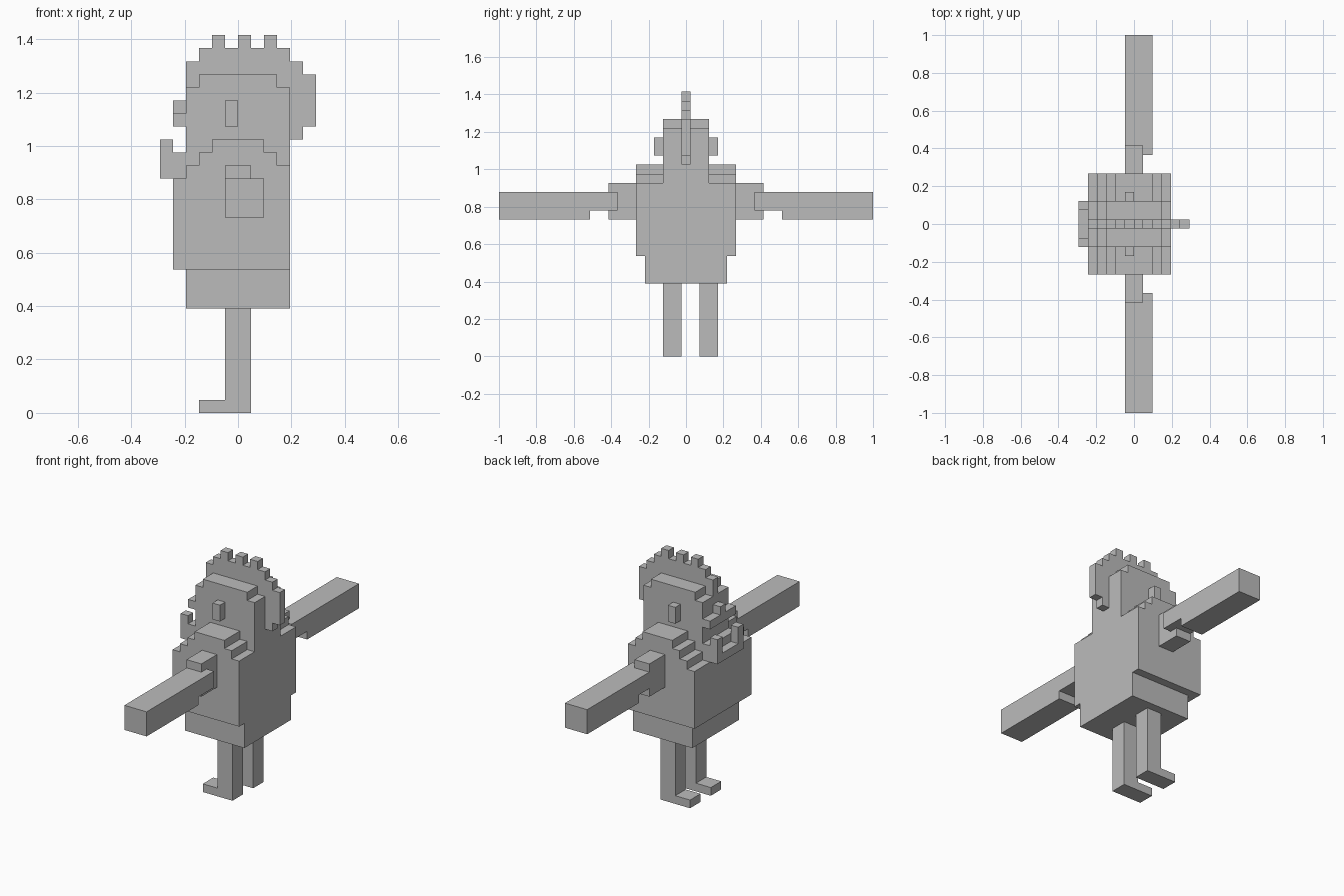
import bpy, bmesh

if "Cube" in bpy.data.objects:
    bpy.data.objects.remove(bpy.data.objects["Cube"])

U = 2 / 41  # one block
plumage = bpy.data.materials.new("plain_grey")
plumage.diffuse_color = (0.5, 0.5, 0.5, 1)
plumage.use_nodes = True
plumage.node_tree.nodes["Principled BSDF"].inputs["Base Color"].default_value = plumage.diffuse_color


def extrude(name, profile, y0, y1):
    """Extrude an x-z outline (in blocks) from y0 to y1."""
    bm = bmesh.new()
    face = bm.faces.new([bm.verts.new((x * U, y0 * U, z * U)) for x, z in profile])
    new = bmesh.ops.extrude_face_region(bm, geom=[face])["geom"]
    verts = [v for v in new if isinstance(v, bmesh.types.BMVert)]
    bmesh.ops.translate(bm, verts=verts, vec=(0, (y1 - y0) * U, 0))
    bmesh.ops.recalc_face_normals(bm, faces=bm.faces)
    mesh = bpy.data.meshes.new(name)
    bm.to_mesh(mesh)
    bm.free()
    mesh.materials.append(plumage)
    obj = bpy.data.objects.new(name, mesh)
    bpy.context.collection.objects.link(obj)
    return obj


def box(name, x0, x1, y0, y1, z0, z1):
    return extrude(name, [(x0, z0), (x1, z0), (x1, z1), (x0, z1)], y0, y1)


# Torso with stepped shoulders, and the narrower belly under it
extrude("torso", [(-5, 11), (4, 11), (4, 19), (3, 19), (3, 20), (2, 20), (2, 21),
                  (-2, 21), (-2, 20), (-3, 20), (-3, 19), (-4, 19), (-4, 18), (-5, 18)],
        -5.5, 5.5)
box("belly", -4, 4, -4.5, 4.5, 8, 11)

# Head with a stepped crown
extrude("head", [(-4, 18), (4, 18), (4, 25), (3, 25), (3, 26), (-3, 26), (-3, 25), (-4, 25)],
        -2.5, 2.5)

# Thin toothed comb running over the crown and down the back
extrude("comb", [(-4, 25), (-3, 25), (-3, 26), (3, 26), (3, 25), (4, 25), (4, 21), (5, 21),
                 (5, 22), (6, 22), (6, 26), (5, 26), (5, 27), (4, 27), (4, 28), (3, 28),
                 (3, 29), (2, 29), (2, 28), (1, 28), (1, 29), (0, 29), (0, 28), (-1, 28),
                 (-1, 29), (-2, 29), (-2, 28), (-3, 28), (-3, 27), (-4, 27)], -0.5, 0.5)

# Beak, and the jaw with raised corners
box("beak_base", -5, -4, -2.5, 2.5, 22, 23)
box("beak_ridge", -5, -4, -0.5, 0.5, 23, 24)
box("jaw", -5, -4, -2.5, 2.5, 18, 20)
box("lip", -6, -5, -1.5, 1.5, 18, 19)

# Legs with toes pointing forwards
for side, y in (("right", 1.5), ("left", -2.5)):
    extrude(side + "_leg", [(-3, 0), (1, 0), (1, 8), (-1, 8), (-1, 1), (-3, 1)], y, y + 2)

# Paired parts: eyes, lip corners, shoulders and outstretched wings
for side, s in (("right", 1), ("left", -1)):
    box(side + "_lip_corner", -6, -5, s * 1.5, s * 2.5, 18, 21)
    box(side + "_eye", -1, 0, s * 2.5, s * 3.5, 22, 24)
    box(side + "_shoulder", -1, 1, s * 5.5, s * 8.5, 15, 19)
    box(side + "_wing_root_edge", 1, 2, s * 7.5, s * 8.5, 16, 18)
    box(side + "_wing_root", -1, 2, s * 8.5, s * 10.5, 16, 18)
    box(side + "_wing", -1, 2, s * 10.5, s * 20.5, 15, 18)
